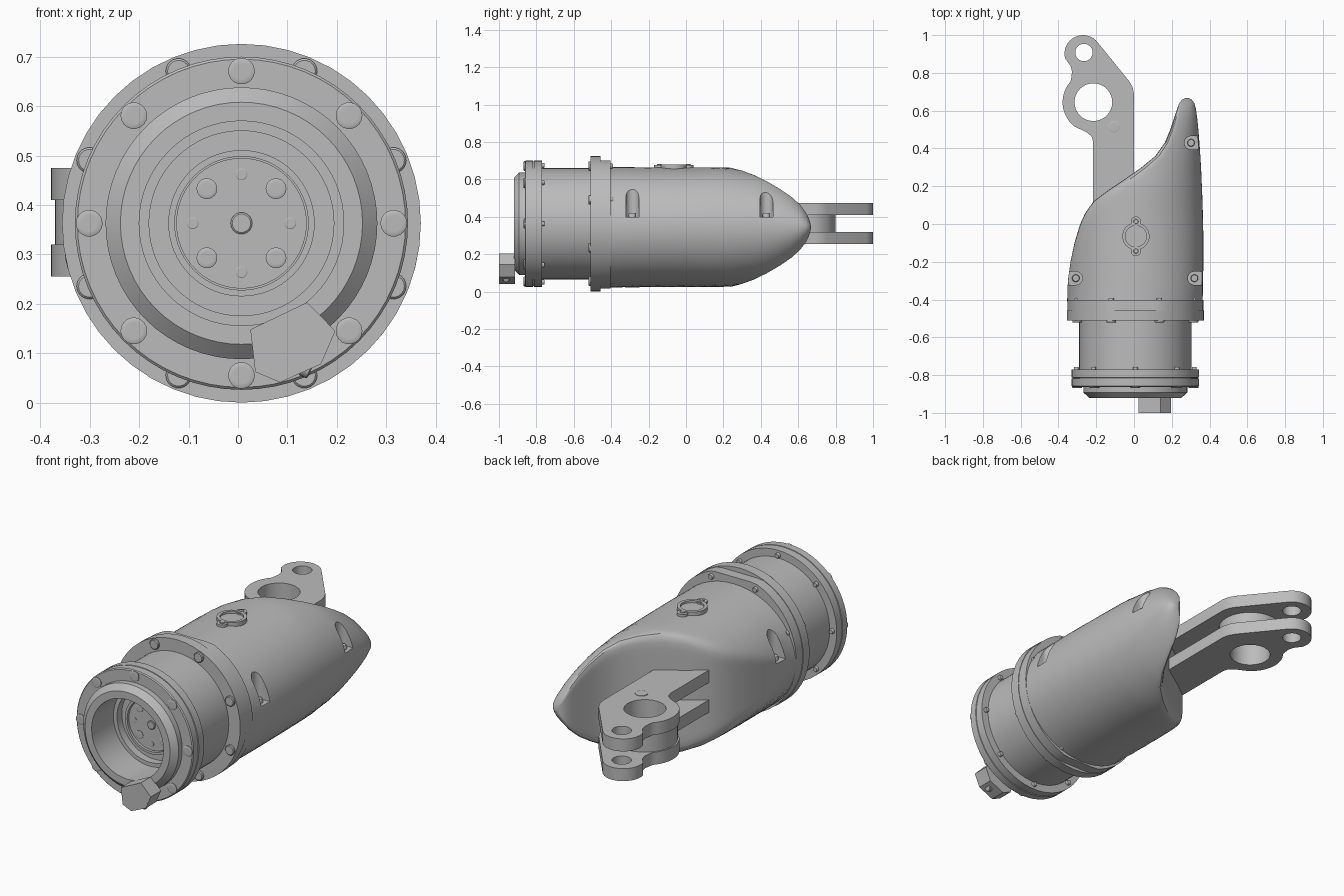
import bpy, bmesh, math
from mathutils import Matrix, Vector

cube = bpy.data.objects.get("Cube")
if cube:
    bpy.data.objects.remove(cube)

grey = bpy.data.materials.new("plain grey")
grey.use_nodes = True
colour = (0.5, 0.5, 0.5, 1)
grey.diffuse_color = colour
grey.node_tree.nodes["Principled BSDF"].inputs["Base Color"].default_value = colour

CX, CZ = 0.007, 0.363                      # main axis
ALONG_Y = Matrix.Rotation(-math.pi / 2, 4, 'X')   # local z -> +y
TO_FRONT = Matrix.Rotation(math.pi / 2, 4, 'X')   # local z -> -y
parts = []


def finish(name, bm):
    bmesh.ops.remove_doubles(bm, verts=bm.verts, dist=1e-5)
    bmesh.ops.recalc_face_normals(bm, faces=bm.faces)
    mesh = bpy.data.meshes.new(name)
    bm.to_mesh(mesh)
    bm.free()
    mesh.materials.append(grey)
    ob = bpy.data.objects.new(name, mesh)
    bpy.context.collection.objects.link(ob)
    parts.append(ob)
    return ob


def loft(name, rings, closed=False, matrix=Matrix()):
    """Skin rings of equal length; cap both ends unless the loft is closed."""
    bm = bmesh.new()
    rows = [[bm.verts.new(matrix @ Vector(p)) for p in ring] for ring in rings]
    n = len(rows[0])
    pairs = list(zip(rows, rows[1:]))
    if closed:
        pairs.append((rows[-1], rows[0]))
    for a, b in pairs:
        for i in range(n):
            j = (i + 1) % n
            bm.faces.new((a[i], a[j], b[j], b[i]))
    if not closed:
        bm.faces.new(rows[0])
        bm.faces.new(rows[-1])
    return finish(name, bm)


def lathe(name, profile, place, closed=False, n=64):
    """Turn (radius, height) points about local z."""
    rings = [[(r * math.cos(math.tau * i / n), r * math.sin(math.tau * i / n), h)
              for i in range(n)] for r, h in profile]
    return loft(name, rings, closed, place)


def prism(name, pts, lo, hi, place=Matrix()):
    return loft(name, [[(x, y, h) for x, y in pts] for h in (lo, hi)], False, place)


def rod(name, r, x, y, lo, hi, n=32):
    return lathe(name, [(r, lo), (r, hi)], Matrix.Translation((x, y, 0)), n=n)


def cut(target, cutters):
    for c in cutters:
        c.hide_render = True
        m = target.modifiers.new("cut", 'BOOLEAN')
        m.operation, m.solver, m.object = 'DIFFERENCE', 'EXACT', c
    bpy.context.view_layer.update()
    ev = target.evaluated_get(bpy.context.evaluated_depsgraph_get())
    mesh = bpy.data.meshes.new_from_object(ev)
    target.modifiers.clear()
    target.data = mesh
    for c in cutters:
        parts.remove(c)
        bpy.data.objects.remove(c)


def bolt(name, r, h, loc, turn=Matrix()):
    """Round head with a six-sided socket."""
    place = Matrix.Translation(loc) @ turn
    lathe(name, [(r, -0.01), (r, h * 0.7), (r * 0.85, h), (r * 0.6, h)], place, n=18)
    lathe(name + "_socket", [(r * 0.6, h), (r * 0.45, h), (r * 0.45, h * 0.2),
                             (0.001, h * 0.2)], place, n=6)


def bolt_ring(name, count, radius, r, h, y, turn, offset=0.0):
    for i in range(count):
        a = math.tau * (i + offset) / count
        bolt(f"{name}_{i + 1}", r, h,
             (CX + radius * math.cos(a), y, CZ + radius * math.sin(a)), turn)


AXIS = Matrix.Translation((CX, 0, CZ)) @ ALONG_Y

# Main body: sections (y, scooped side x, outer side x, half height)
stations = [(-0.41, -0.357, 0.368, 0.326), (-0.3, -0.35, 0.37, 0.325),
            (-0.2, -0.336, 0.371, 0.324), (-0.1, -0.315, 0.371, 0.323),
            (0, -0.285, 0.369, 0.322), (0.06, -0.257, 0.367, 0.322),
            (0.12, -0.214, 0.365, 0.322), (0.18, -0.135, 0.362, 0.322),
            (0.24, -0.045, 0.359, 0.32), (0.3, 0.04, 0.356, 0.31),
            (0.36, 0.113, 0.352, 0.291), (0.43, 0.163, 0.347, 0.258),
            (0.5, 0.192, 0.341, 0.216), (0.56, 0.212, 0.335, 0.174),
            (0.61, 0.228, 0.328, 0.127), (0.64, 0.24, 0.32, 0.085),
            (0.658, 0.254, 0.306, 0.048), (0.667, 0.272, 0.288, 0.014)]
rings = []
for y, c, b, h in stations:
    rx = b - CX
    t = math.acos(max(-1, (c - CX) / rx))
    top = 1 if t > math.pi / 2 else math.sin(t)
    ring = []
    for i in range(49):
        a = -t + 2 * t * i / 48
        ring.append(Vector((CX + rx * math.cos(a), y, 0.344 + h * math.sin(a) / top)))
    first, last = ring[0].copy(), ring[-1].copy()
    ring += [last.lerp(first, i / 18) for i in range(1, 18)]
    for _ in range(3):                     # soften the scoop rim
        ring = [(ring[i - 1] + 2 * p + ring[(i + 1) % len(ring)]) / 4
                for i, p in enumerate(ring)]
    rings.append(ring)
body = loft("body_shell", rings)

# Screw pockets in the body sides
pockets = [(-0.308, -0.287, -1), (0.32, -0.287, 1), (0.302, 0.43, 1)]
cutters = []
for x, y, s in pockets:
    arc = [(x - s * 0.035 * math.sin(math.pi * i / 16), y + 0.035 * math.cos(math.pi * i / 16))
           for i in range(17)]
    cutters.append(prism("pocket_cutter", arc + [(x + s * 0.2, y - 0.035), (x + s * 0.2, y + 0.035)],
                         0.4, 0.8))
cut(body, cutters)
for x, y, s in pockets:
    bolt("pocket_screw", 0.02, 0.02, (x, y, 0.4))

# Port on top with two ears
lathe("top_port", [(0.072, 0.62), (0.072, 0.68), (0.056, 0.68), (0.056, 0.62)],
      Matrix.Translation((0.01, -0.065, 0)), True)
lathe("port_floor", [(0.058, 0.64), (0.058, 0.669)], Matrix.Translation((0.01, -0.065, 0)), n=32)
for s in (-1, 1):
    y = -0.065 + s * 0.078
    rod("port_ear", 0.027, 0.01, y, 0.62, 0.676, 24)
    bolt("port_screw", 0.013, 0.005, (0.01, y, 0.676))

# Rear mounting flanges; the second one has flats above and below
lathe("body_flange", [(0.28, -0.51), (0.363, -0.51), (0.363, -0.457), (0.28, -0.457)], AXIS, n=48)
step = lathe("flat_flange", [(0.36, -0.457), (0.36, -0.403)], AXIS)
for v in step.data.vertices:
    v.co.z = min(max(v.co.z, 0.016), 0.701)
bolt_ring("flange_bolt", 8, 0.333, 0.026, 0.012, -0.51, TO_FRONT, 0.5)
bolt_ring("flange_nut", 8, 0.333, 0.014, 0.012, -0.403, ALONG_Y, 0.5)

# Front barrel with open bore and recessed disc
lathe("barrel", [(0.297, -0.48), (0.297, -0.77), (0.337, -0.77), (0.337, -0.813), (0.333, -0.814),
                 (0.333, -0.818), (0.337, -0.819), (0.337, -0.857), (0.332, -0.862), (0.275, -0.862),
                 (0.275, -0.892), (0.245, -0.92), (0.207, -0.92), (0.207, -0.74), (0.187, -0.74),
                 (0.187, -0.7), (0.148, -0.7), (0.148, -0.73), (0.135, -0.73), (0.135, -0.7),
                 (0.132, -0.7), (0.132, -0.72), (0.001, -0.72)], AXIS)
bolt_ring("front_bolt", 8, 0.308, 0.027, 0.006, -0.862, TO_FRONT)
bolt_ring("front_nut", 8, 0.312, 0.013, 0.014, -0.77, ALONG_Y)
bolt_ring("disc_pin", 4, 0.099, 0.012, 0.004, -0.72, TO_FRONT)
bolt_ring("disc_bolt", 4, 0.099, 0.021, 0.005, -0.72, TO_FRONT, 0.5)
bolt("disc_centre", 0.022, 0.008, (CX, -0.72, CZ), TO_FRONT)

# Stop block on the front rim
outline = [(0.025, 0.148), (0.14, 0.203), (0.197, 0.145), (0.168, 0.078), (0.085, 0.041), (0.035, 0.062)]
prism("stop_block", outline, 0.915, 1.0, TO_FRONT)
bolt("stop_screw", 0.018, 0.008, (0.14, -0.962, 0.068),
     Matrix.Rotation(math.radians(115), 4, 'Y'))

# Twin-plate rear arm with hub and end holes
HUB, END = (-0.215, 0.645), (-0.265, 0.908)


def arc(centre, r, a0, a1, n):
    return [(centre[0] + r * math.cos(math.radians(a0 + (a1 - a0) * i / n)),
             centre[1] + r * math.sin(math.radians(a0 + (a1 - a0) * i / n))) for i in range(n + 1)]


arm = [(0, 0.08), (0, 0.69), (-0.008, 0.725), (-0.025, 0.755)]
arm += arc((-0.27, 0.902), 0.098, 38, 195, 16)
arm += [(-0.335, 0.835), (-0.328, 0.805), (-0.332, 0.775)]
arm += arc(HUB, 0.163, 138, 232, 14)
arm += [(-0.25, 0.485), (-0.225, 0.465), (-0.216, 0.435), (-0.216, 0.08)]
for name, lo, hi in (("lower_arm_plate", 0.255, 0.32), ("upper_arm_plate", 0.41, 0.475)):
    plate = prism(name, arm, lo, hi)
    cut(plate, [rod("hub_cutter", 0.1, *HUB, 0.1, 0.7), rod("end_cutter", 0.046, *END, 0.1, 0.7)])
lathe("hub_spacer", [(0.155, 0.315), (0.155, 0.415), (0.1, 0.415), (0.1, 0.315)],
      Matrix.Translation((*HUB, 0)), True)
bolt("arm_screw", 0.031, 0.004, (-0.105, 0.515, 0.475))

# Smooth shading with sharp edges kept
bpy.ops.object.select_all(action='DESELECT')
for ob in parts:
    ob.select_set(True)
bpy.context.view_layer.objects.active = body
bpy.ops.object.shade_smooth_by_angle()
